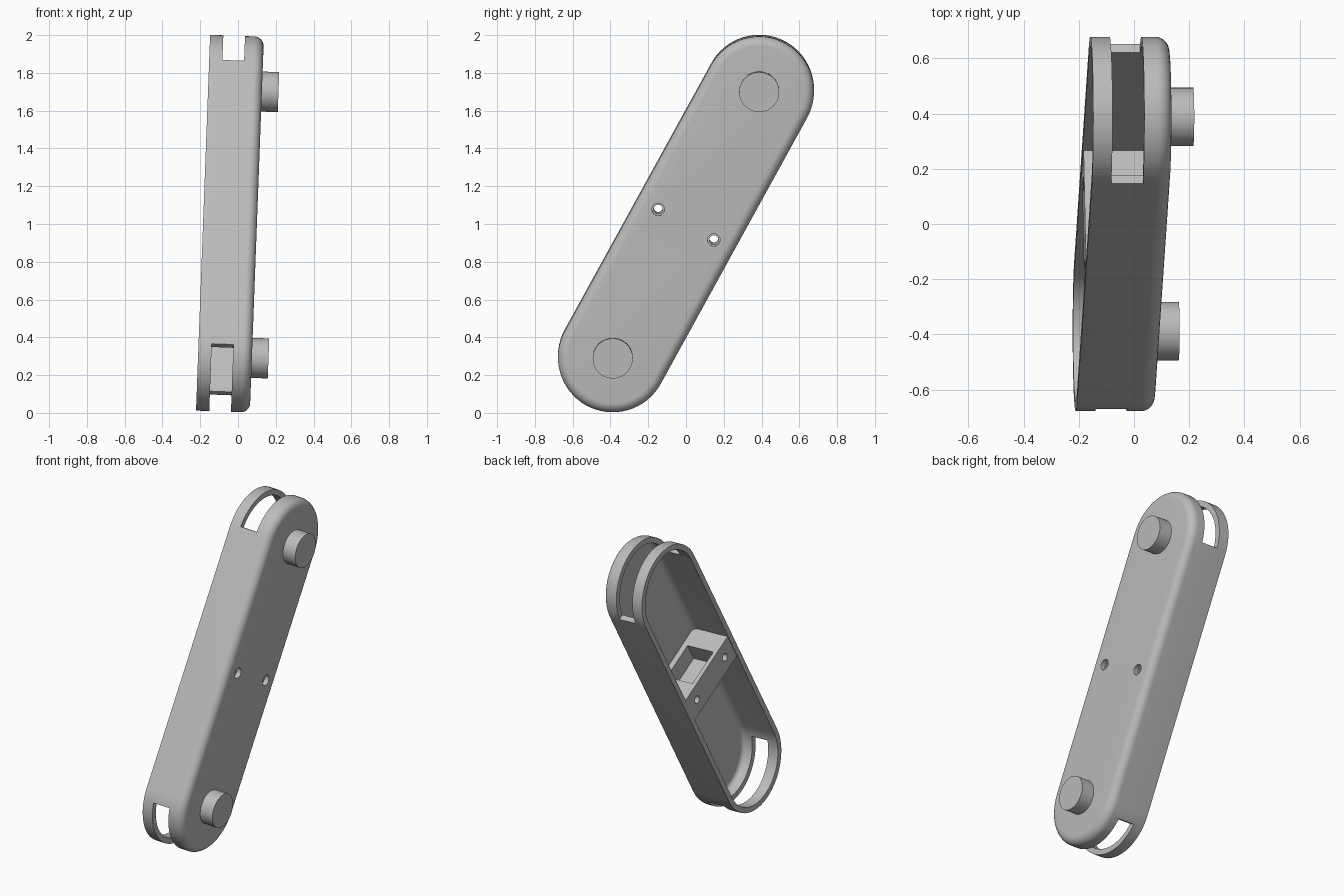
import bpy
import bmesh
from math import sin, cos, pi, radians
from mathutils import Matrix

if "Cube" in bpy.data.objects:
    bpy.data.objects.remove(bpy.data.objects["Cube"])

# Local frame: x = thickness, y = width, z = length of the link
HALF, RADIUS, WALL = 0.805, 0.29, 0.035
BACK, FRONT, FLOOR = -0.185, 0.10, 0.065
POSE = (Matrix.Translation((0, 0, 1)) @ Matrix.Rotation(radians(2.15), 4, "Y")
        @ Matrix.Rotation(radians(-28.8), 4, "X"))

grey = bpy.data.materials.new("light_grey")
grey.use_nodes = True
grey.diffuse_color = (0.5, 0.5, 0.5, 1)
grey.node_tree.nodes["Principled BSDF"].inputs["Base Color"].default_value = (0.5, 0.5, 0.5, 1)


def finish(bm, name):
    bmesh.ops.recalc_face_normals(bm, faces=bm.faces)
    mesh = bpy.data.meshes.new(name)
    bm.to_mesh(mesh)
    bm.free()
    mesh.materials.append(grey)
    obj = bpy.data.objects.new(name, mesh)
    obj.matrix_world = POSE
    bpy.context.collection.objects.link(obj)
    return obj


def stadium(name, x0, x1, radius, fillet, steps=8, arc=32):
    """Round-ended prism whose edge at x1 is filleted."""
    profile = [(x0, radius)]
    for i in range(steps + 1):
        a = pi / 2 * i / steps
        profile.append((x1 - fillet + fillet * sin(a), radius - fillet + fillet * cos(a)))
    bm = bmesh.new()
    rings = []
    for x, r in profile:
        ring = []
        for end in (0, 1):
            for i in range(arc + 1):
                a = pi * (end + i / arc)
                ring.append(bm.verts.new((x, r * cos(a), r * sin(a) + (-HALF if end else HALF))))
        rings.append(ring)
    for low, high in zip(rings, rings[1:]):
        for i in range(len(low)):
            j = (i + 1) % len(low)
            bm.faces.new((low[i], low[j], high[j], high[i]))
    bm.faces.new(rings[0])
    bm.faces.new(rings[-1])
    return finish(bm, name)


def box(name, x, y, z):
    bm = bmesh.new()
    bmesh.ops.create_cube(bm, size=1)
    for v in bm.verts:
        v.co = [lo + (c + 0.5) * (hi - lo) for c, (lo, hi) in zip(v.co, (x, y, z))]
    return finish(bm, name)


def cylinder(name, x0, x1, y, z, radius, segments=48):
    bm = bmesh.new()
    place = Matrix.Translation(((x0 + x1) / 2, y, z)) @ Matrix.Rotation(pi / 2, 4, "Y")
    bmesh.ops.create_cone(bm, cap_ends=True, segments=segments, radius1=radius,
                          radius2=radius, depth=x1 - x0, matrix=place)
    return finish(bm, name)


def combine(target, tool, operation):
    mod = target.modifiers.new("combine", "BOOLEAN")
    mod.operation = operation
    mod.solver = "EXACT"
    mod.object = tool
    bpy.context.view_layer.objects.active = target
    bpy.ops.object.modifier_apply(modifier=mod.name)
    bpy.data.objects.remove(tool)


def smooth(obj):
    bpy.ops.object.select_all(action="DESELECT")
    obj.select_set(True)
    bpy.context.view_layer.objects.active = obj
    bpy.ops.object.shade_smooth_by_angle(angle=radians(30))


# Hollow shell, open at the back
link = stadium("link_shell", BACK, FRONT, RADIUS, 0.05)
combine(link, stadium("cavity", BACK - 0.1, FLOOR, RADIUS - WALL, 0.03), "DIFFERENCE")

# Slots through the round end walls
for z in ((0.828, 1.3), (-1.3, -0.882)):
    combine(link, box("slot", (-0.115, 0.0), (-0.5, 0.5), z), "DIFFERENCE")

# Cross block with a pocket in its upper face
block = box("cross_block", (BACK + 0.004, FLOOR + 0.01), (-0.27, 0.27), (-0.09, 0.09))
combine(block, box("pocket", (-0.155, 0.03), (-0.125, 0.125), (-0.03, 0.2)), "DIFFERENCE")
combine(link, block, "UNION")

# Stepped screw holes through the block
for side in (-1, 1):
    y = side * 0.168
    combine(link, cylinder("screw_hole", -0.3, 0.3, y, 0, 0.024, 24), "DIFFERENCE")
    combine(link, cylinder("screw_recess", 0.07, 0.3, y, 0, 0.033, 24), "DIFFERENCE")
smooth(link)

# Pivot pins on the front face
for name, z in (("upper_pin", HALF), ("lower_pin", -HALF)):
    smooth(cylinder(name, FRONT - 0.01, 0.188, 0, z, 0.106))
